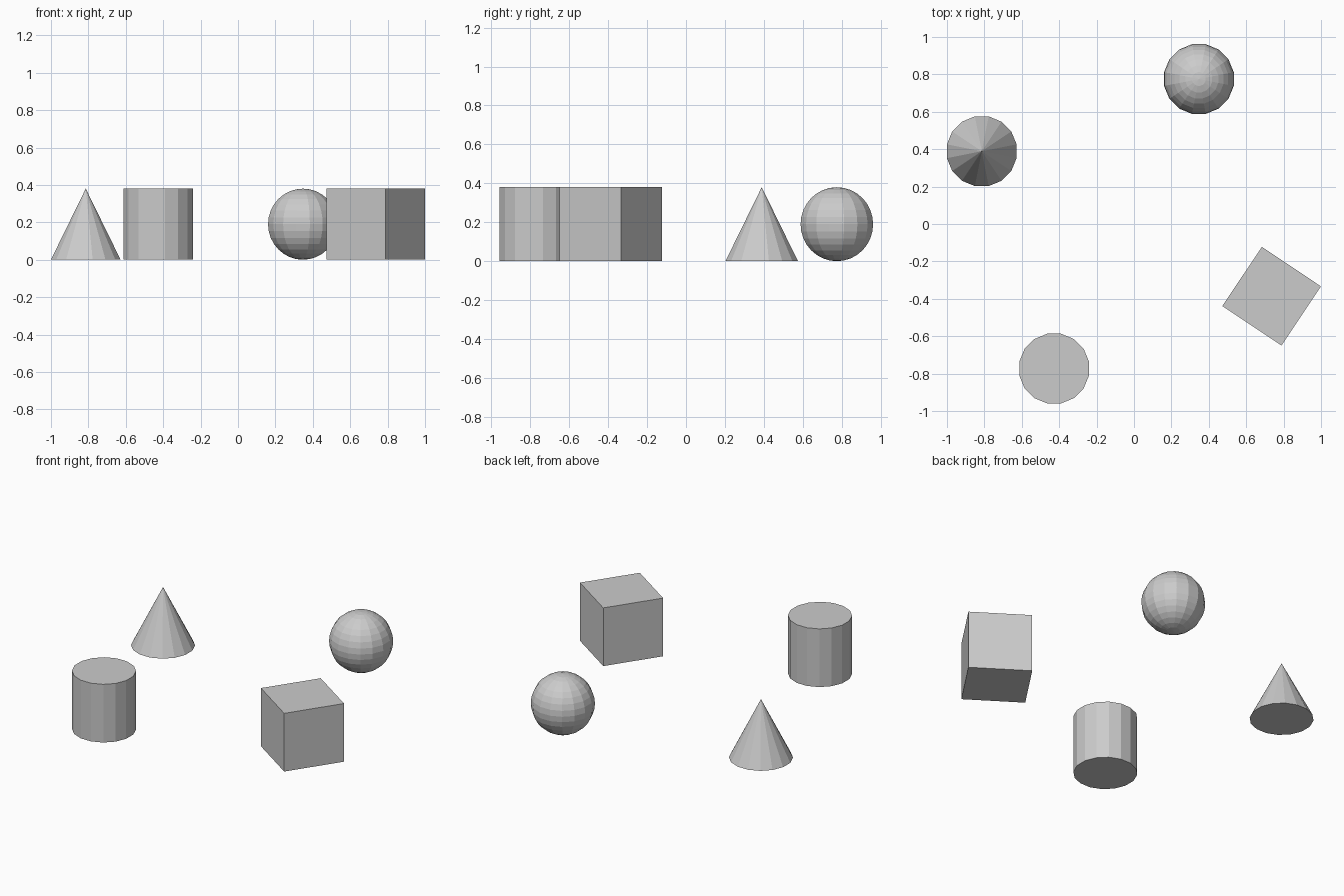
import bpy
from math import radians

if "Cube" in bpy.data.objects:
    bpy.data.objects.remove(bpy.data.objects["Cube"])

SIZE = 0.38          # shared height and width of every solid
R = SIZE / 2
TURN = radians(-33.75)  # shared turn about z
SIDES = 16


def place(name, x, y):
    obj = bpy.context.object
    obj.name = name
    obj.location = (x, y, R)
    obj.rotation_euler = (0, 0, TURN)


# Cube, front right
bpy.ops.mesh.primitive_cube_add(size=SIZE)
place("cube", 0.736, -0.386)

# Cylinder, front left
bpy.ops.mesh.primitive_cylinder_add(vertices=SIDES, radius=R, depth=SIZE)
place("cylinder", -0.427, -0.773)

# Cone, back left
bpy.ops.mesh.primitive_cone_add(vertices=SIDES, radius1=R, radius2=0, depth=SIZE)
place("cone", -0.814, 0.389)

# Faceted sphere, back right
bpy.ops.mesh.primitive_uv_sphere_add(segments=SIDES, ring_count=16, radius=R)
place("sphere", 0.347, 0.775)
